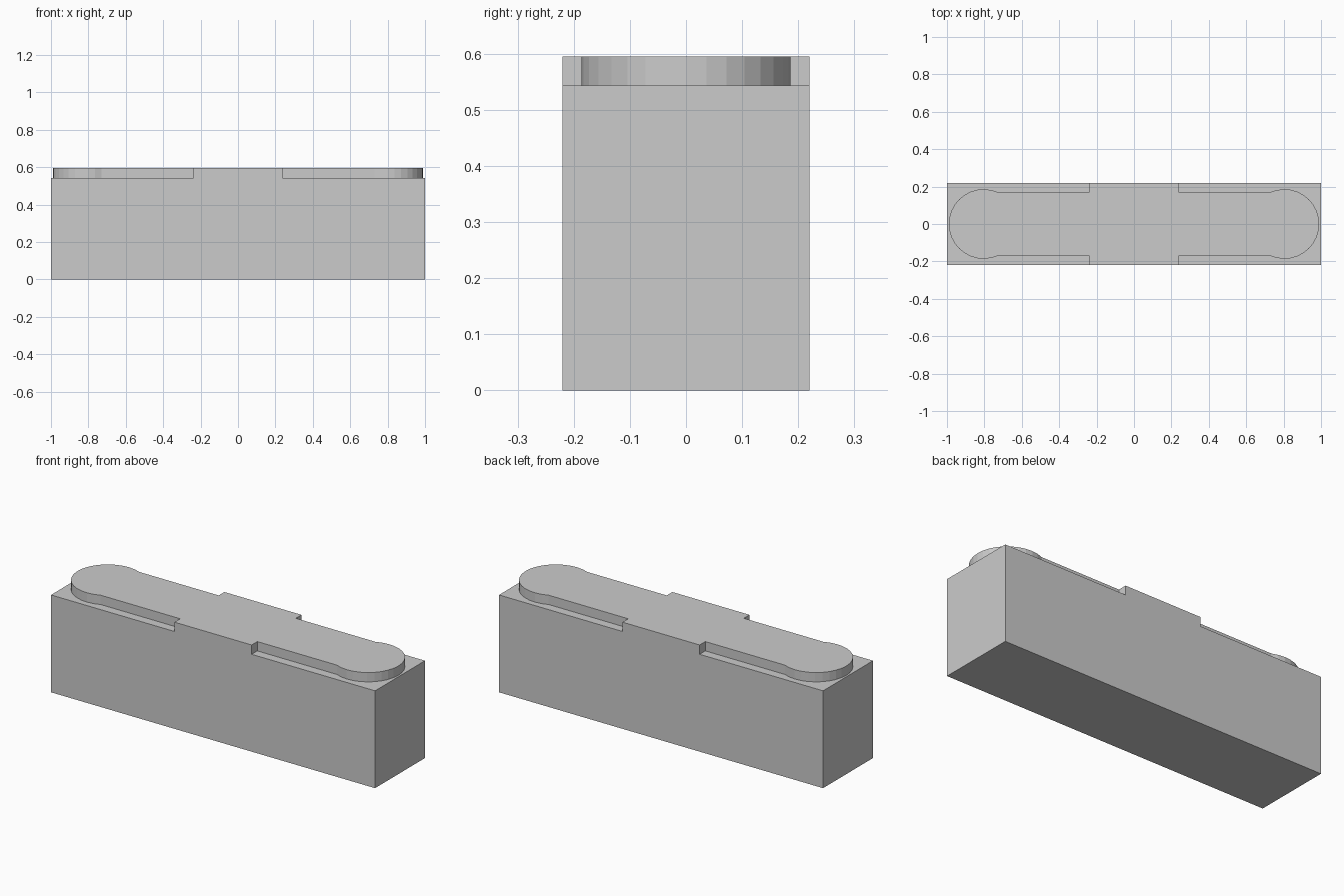
import bpy, bmesh, math

if "Cube" in bpy.data.objects:
    bpy.data.objects.remove(bpy.data.objects["Cube"])

HALF_W, HEIGHT, LEDGE = 0.22, 0.595, 0.543
BLOCK_X, NECK_Y = 0.238, 0.17
PAD_R, PAD_X = 0.186, 0.804


def prism(name, outline, z0, z1):
    """Extrude a flat xy outline from z0 to z1."""
    bm = bmesh.new()
    face = bm.faces.new([bm.verts.new((x, y, z0)) for x, y in outline])
    ext = bmesh.ops.extrude_face_region(bm, geom=[face])
    verts = [v for v in ext["geom"] if isinstance(v, bmesh.types.BMVert)]
    bmesh.ops.translate(bm, verts=verts, vec=(0, 0, z1 - z0))
    bmesh.ops.recalc_face_normals(bm, faces=bm.faces[:])
    mesh = bpy.data.meshes.new(name)
    bm.to_mesh(mesh)
    bm.free()
    obj = bpy.data.objects.new(name, mesh)
    bpy.context.collection.objects.link(obj)
    return obj


# Main block at full height
body = prism("body", [(-1, -HALF_W), (1, -HALF_W), (1, HALF_W), (-1, HALF_W)], 0, HEIGHT)

# C-shaped ledge cutters leave a neck and a round pad at each end
start = math.pi - math.asin(NECK_Y / PAD_R)
STEPS = 20
arc = [(PAD_X + PAD_R * math.cos(start * (1 - 2 * i / STEPS)),
        PAD_R * math.sin(start * (1 - 2 * i / STEPS))) for i in range(STEPS + 1)]
outline = [(BLOCK_X, NECK_Y)] + arc + [
    (BLOCK_X, -NECK_Y), (BLOCK_X, -0.3), (1.1, -0.3), (1.1, 0.3), (BLOCK_X, 0.3)]

for side, name in ((1, "right_ledge_cutter"), (-1, "left_ledge_cutter")):
    cutter = prism(name, [(side * x, y) for x, y in outline], LEDGE, HEIGHT + 0.1)
    cutter.hide_render = True
    cutter.hide_viewport = True
    cutter.display_type = 'WIRE'
    cut = body.modifiers.new(name, 'BOOLEAN')
    cut.operation = 'DIFFERENCE'
    cut.solver = 'EXACT'
    cut.object = cutter
